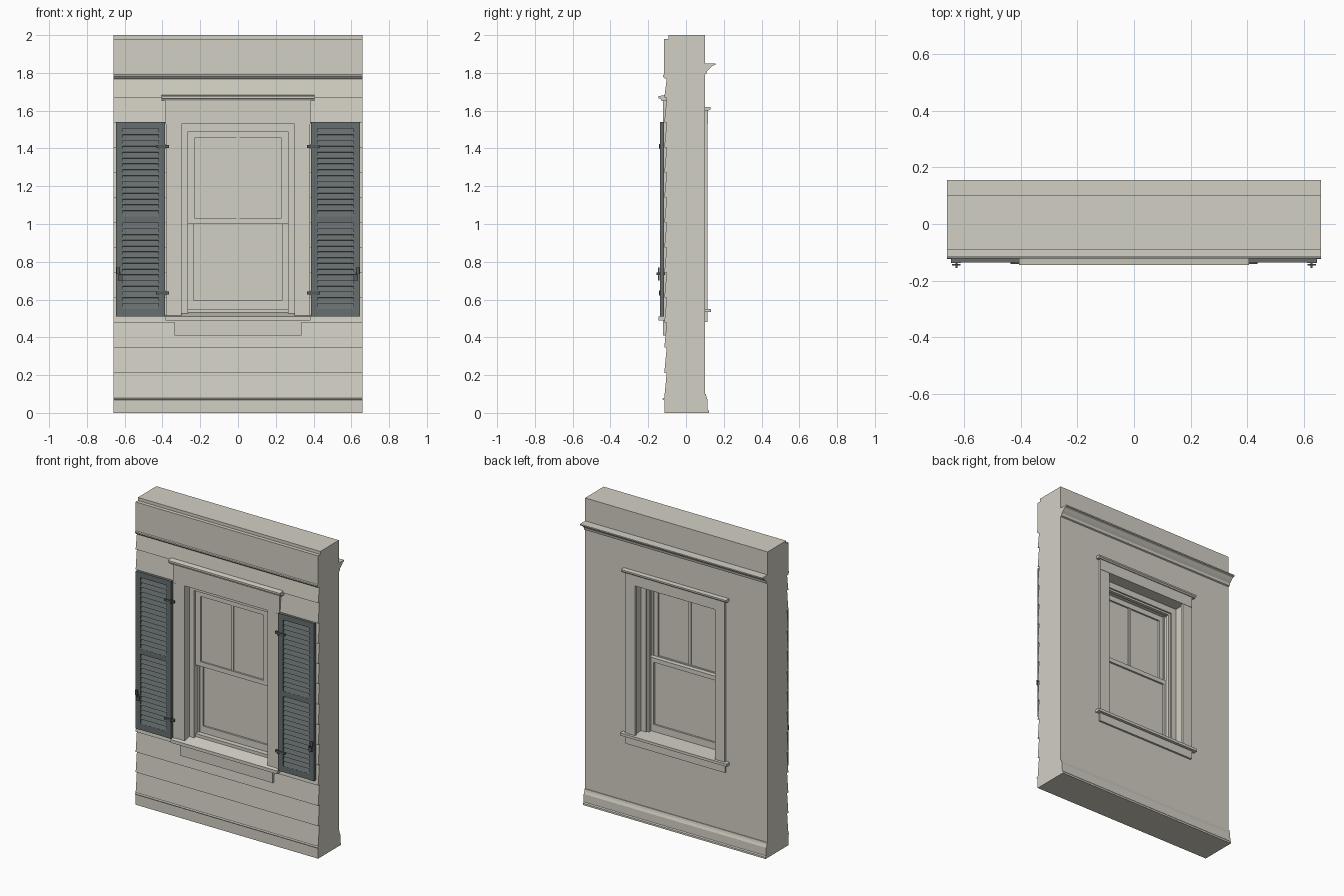
import bpy, bmesh

cube = bpy.data.objects.get("Cube")
if cube:
    bpy.data.objects.remove(cube, do_unlink=True)


def material(name, rgb):
    m = bpy.data.materials.new(name)
    m.use_nodes = True
    color = (*rgb, 1)
    m.diffuse_color = color
    bsdf = next(n for n in m.node_tree.nodes if n.type == 'BSDF_PRINCIPLED')
    bsdf.inputs["Base Color"].default_value = color
    bsdf.inputs["Roughness"].default_value = 0.8
    return m


CREAM = material("warm_cream_paint", (0.65, 0.63, 0.55))
SLATE = material("slate_gray_paint", (0.135, 0.155, 0.155))
IRON = material("dark_iron", (0.09, 0.10, 0.10))


def add_prism(bm, profile, x0, x1):
    """Extrude a (y, z) outline from x0 to x1."""
    a = [bm.verts.new((x0, y, z)) for y, z in profile]
    b = [bm.verts.new((x1, y, z)) for y, z in profile]
    bm.faces.new(a)
    bm.faces.new(b[::-1])
    for i in range(len(a)):
        j = (i + 1) % len(a)
        bm.faces.new((a[j], a[i], b[i], b[j]))


def finish(name, bm, mat):
    bmesh.ops.recalc_face_normals(bm, faces=bm.faces[:])
    mesh = bpy.data.meshes.new(name)
    bm.to_mesh(mesh)
    bm.free()
    mesh.materials.append(mat)
    obj = bpy.data.objects.new(name, mesh)
    bpy.context.collection.objects.link(obj)
    return obj


def prism(name, profile, half_width, mat=CREAM):
    bm = bmesh.new()
    add_prism(bm, profile, -half_width, half_width)
    return finish(name, bm, mat)


def rect(y0, y1, z0, z1):
    return [(y0, z0), (y1, z0), (y1, z1), (y0, z1)]


def board(name, half_width, y0, y1, z0, z1, mat=CREAM):
    return prism(name, rect(y0, y1, z0, z1), half_width, mat)


def pair(name, x0, x1, y0, y1, z0, z1, mat=CREAM):
    """Matching left and right boards."""
    for side, s in (("left", 1), ("right", -1)):
        bm = bmesh.new()
        add_prism(bm, rect(y0, y1, z0, z1), s * x0, s * x1)
        finish(f"{side}_{name}", bm, mat)


def sash(name, outer, inner, y0, y1, z0, z1, bottom, top):
    """Four-sided sash frame with a pane in the middle of its depth."""
    pair(name + "_stile", inner, outer, y0, y1, z0, z1)
    board(name + "_bottom_rail", inner, y0, y1, z0, bottom)
    board(name + "_top_rail", inner, y0, y1, top, z1)
    mid = (y0 + y1) / 2
    board(name + "_pane", inner, mid - 0.003, mid + 0.003, bottom, top)


HALF = 0.66
OPEN_X, OPEN_Z0, OPEN_Z1 = 0.30, 0.51, 1.53

# Wall with stepped base, lapped siding and frieze
outline = [(0.10, 0), (-0.115, 0), (-0.115, 0.068), (-0.124, 0.07), (-0.124, 0.076), (-0.115, 0.08)]
LAP = 0.1325
for k in range(13):
    z = 0.08 + LAP * k
    if k:
        outline.append((-0.115, z))
    outline.append((-0.102, min(z + LAP, 1.768)))
outline += [(-0.112, 1.77), (-0.122, 1.78), (-0.122, 1.788), (-0.116, 1.792),
            (-0.116, 1.98), (-0.092, 1.98), (-0.092, 2), (0.10, 2)]
wall = prism("wall", outline, HALF)

# Window opening
cutter = board("opening_cutter", OPEN_X, -0.3, 0.3, OPEN_Z0, OPEN_Z1)
cutter.hide_render = True
cut = wall.modifiers.new("opening", 'BOOLEAN')
cut.operation = 'DIFFERENCE'
cut.solver = 'EXACT'
cut.object = cutter
bpy.context.view_layer.objects.active = wall
bpy.ops.object.modifier_apply(modifier=cut.name)
bpy.data.objects.remove(cutter, do_unlink=True)

# Interior crown and baseboard
prism("crown_moulding", [(0.098, 1.79), (0.108, 1.795), (0.112, 1.81), (0.125, 1.822),
                         (0.14, 1.838), (0.155, 1.842), (0.155, 1.85), (0.098, 1.85)], HALF)
prism("baseboard", [(0.098, 0), (0.121, 0), (0.121, 0.012), (0.115, 0.018), (0.114, 0.07),
                    (0.108, 0.085), (0.105, 0.1), (0.098, 0.1)], HALF)

# Exterior casing, head, sill and apron
pair("exterior_casing", OPEN_X, 0.378, -0.122, -0.09, 0.51, 1.53)
pair("casing_back_band", 0.365, 0.382, -0.126, -0.09, 0.51, 1.53)
board("exterior_head_casing", 0.385, -0.123, -0.09, 1.53, 1.655)
prism("head_cap", [(-0.09, 1.65), (-0.130, 1.65), (-0.134, 1.662), (-0.145, 1.665),
                   (-0.145, 1.677), (-0.09, 1.686)], 0.405)
prism("exterior_sill", [(-0.04, 0.49), (-0.145, 0.49), (-0.145, 0.511), (-0.04, 0.535)], 0.385)
board("exterior_apron", 0.335, -0.121, -0.09, 0.41, 0.49)

# Interior casing, head, stool and apron
pair("interior_casing", 0.288, 0.36, 0.095, 0.114, 0.55, 1.53)
board("interior_head_casing", 0.36, 0.095, 0.116, 1.53, 1.602)
prism("interior_head_cap", [(0.095, 1.6), (0.12, 1.6), (0.13, 1.608), (0.13, 1.618), (0.095, 1.62)], 0.38)
board("interior_stool", 0.385, 0.02, 0.132, 0.533, 0.55)
board("interior_apron", 0.36, 0.095, 0.113, 0.48, 0.533)

# Jambs with stepped stops
pair("jamb", 0.265, OPEN_X, -0.075, 0.035, 0.51, 1.53)
board("head_jamb", OPEN_X, -0.075, 0.035, 1.49, 1.53)
pair("parting_stop", 0.255, 0.27, -0.034, -0.028, 0.53, 1.49)
pair("inner_stop", 0.25, 0.27, 0.004, 0.025, 0.545, 1.49)
board("inner_head_stop", 0.25, 0.004, 0.025, 1.478, 1.49)
board("sash_sill", 0.265, -0.06, 0.035, 0.51, 0.55)

# Sashes
sash("upper_sash", 0.265, 0.228, -0.062, -0.034, 1.0, 1.49, 1.03, 1.457)
board("upper_muntin", 0.008, -0.058, -0.038, 1.03, 1.457)
sash("lower_sash", 0.265, 0.233, -0.028, 0.002, 0.548, 1.03, 0.595, 1.002)


# Shutters: stiles, rails and tilted slats
def shutter(side, s):
    inner, outer, stile = 0.387, 0.645, 0.034
    y0, y1 = -0.137, -0.117
    rails = ((0.51, 0.55), (1.005, 1.04), (1.505, 1.54))
    bm = bmesh.new()
    for a in (inner, outer - stile):
        add_prism(bm, rect(y0, y1, 0.51, 1.54), s * a, s * (a + stile))
    for lo, hi in rails:
        add_prism(bm, rect(y0 + 0.002, y1, lo, hi), s * (inner + stile), s * (outer - stile))
    finish(side + "_shutter_frame", bm, SLATE)

    bm = bmesh.new()
    count = 15
    for lo, hi in ((rails[0][1], rails[1][0]), (rails[1][1], rails[2][0])):
        pitch = (hi - lo) / count
        for i in range(count):
            z = lo + pitch * i
            add_prism(bm, [(-0.134, z), (-0.130, z - 0.002), (-0.118, z + pitch),
                           (-0.121, z + pitch + 0.003)],
                      s * (inner + stile), s * (outer - stile))
    finish(side + "_shutter_slats", bm, SLATE)


for side, s in (("left", 1), ("right", -1)):
    shutter(side, s)

# Hinges and shutter holdbacks
for place, z in (("lower", 0.635), ("upper", 1.41)):
    pair(place + "_hinge_strap", 0.366, 0.435, -0.141, -0.12, z - 0.007, z + 0.007, IRON)
    pair(place + "_hinge_knuckle", 0.383, 0.392, -0.144, -0.12, z - 0.013, z + 0.013, IRON)
pair("holdback_stem", 0.622, 0.630, -0.155, -0.11, 0.73, 0.742, IRON)
pair("holdback_upper_plate", 0.626, 0.642, -0.147, -0.141, 0.736, 0.77, IRON)
pair("holdback_lower_plate", 0.612, 0.636, -0.147, -0.141, 0.702, 0.736, IRON)
